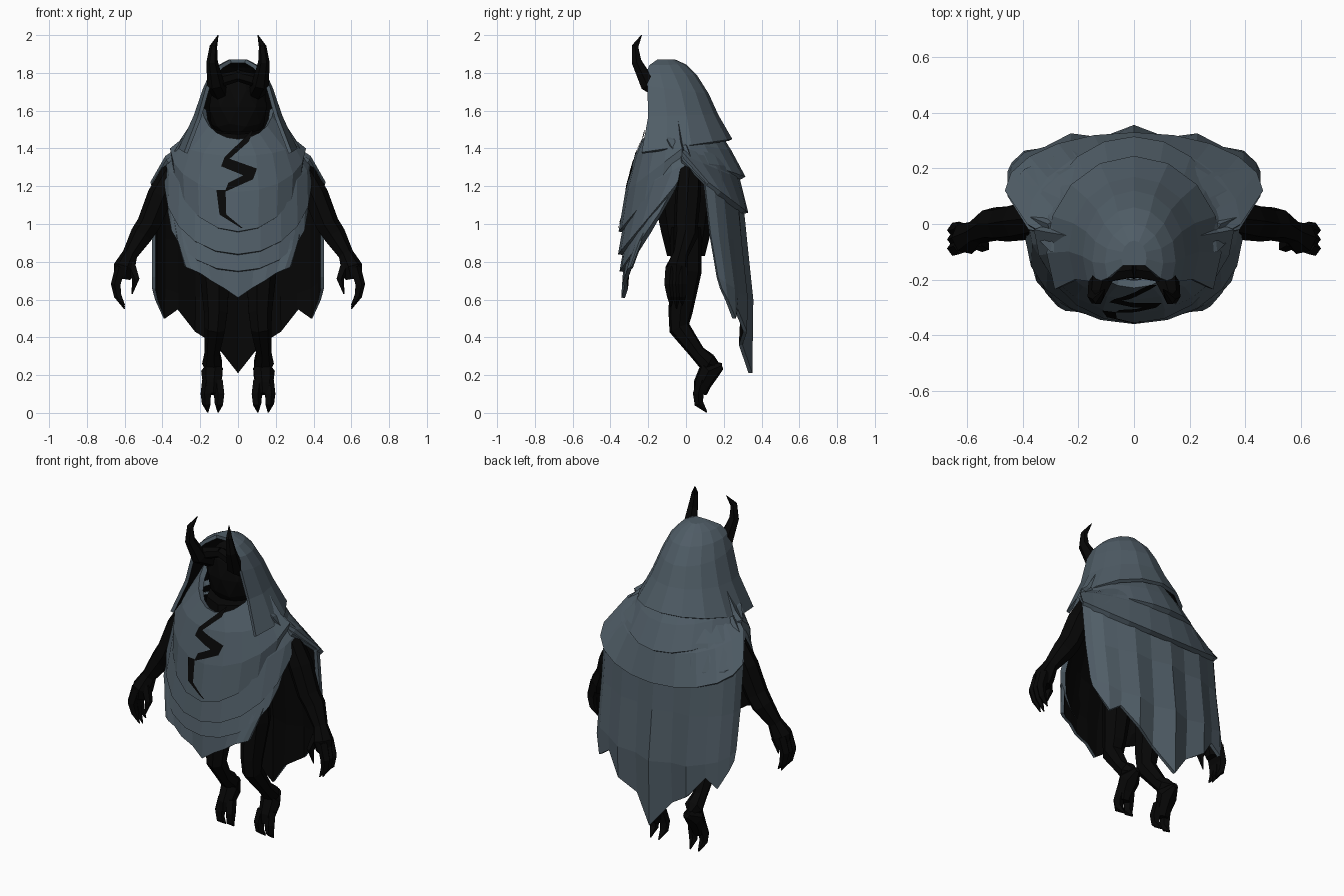
import bpy, bmesh, math
from mathutils import Vector
from mathutils.bvhtree import BVHTree

if "Cube" in bpy.data.objects:
    bpy.data.objects.remove(bpy.data.objects["Cube"])


def material(name, rgb):
    m = bpy.data.materials.new(name)
    m.diffuse_color = (*rgb, 1)
    m.use_nodes = True
    m.node_tree.nodes["Principled BSDF"].inputs["Base Color"].default_value = m.diffuse_color
    return m


GREY = material("slate_cloth", (0.08, 0.11, 0.135))
BLACK = material("black_skin", (0.002, 0.002, 0.002))


def finish(name, bm, mats):
    me = bpy.data.meshes.new(name)
    bm.to_mesh(me)
    ob = bpy.data.objects.new(name, me)
    bpy.context.collection.objects.link(ob)
    for m in mats:
        me.materials.append(m)
    return ob


def cloth(name, rows, a_max, n=6, hem=None, pleat=0.0, cap=False, thick=0.02):
    """Draped sheet. Each row: z centre, z edge, half width, y centre, y edge."""
    bm = bmesh.new()
    grid = []
    for r, (zc, ze, rx, yc, ye) in enumerate(rows):
        line = []
        for i in range(-n, n + 1):
            a = math.radians(a_max) * i / n
            t = (1 - math.cos(a)) / (1 - math.cos(math.radians(a_max)))
            fold = 1 + pleat * r * (1 if i % 2 == 0 else -1) * (1 - abs(i) / n)
            z = zc + (ze - zc) * t
            if hem and r == len(rows) - 1:
                z = hem[abs(i)]
            line.append(bm.verts.new((rx * math.sin(a), (yc + (ye - yc) * t) * fold, z)))
        grid.append(line)
    for p, q in zip(grid, grid[1:]):
        for i in range(2 * n):
            bm.faces.new((p[i], p[i + 1], q[i + 1], q[i]))
    if cap:
        bm.faces.new(grid[0][::-1])
    bm.normal_update()
    if sum(f.normal.xy.dot(f.calc_center_median().xy) for f in bm.faces) < 0:
        bmesh.ops.reverse_faces(bm, faces=bm.faces[:])
    tree = BVHTree.FromBMesh(bm)
    ob = finish(name, bm, [GREY, BLACK])
    s = ob.modifiers.new("thickness", 'SOLIDIFY')
    s.thickness, s.offset, s.material_offset = thick, -1, 1
    return tree


def tubes(name, paths, sides=7, mirror=True):
    """Faceted limbs: each path is a list of (x, y, z, radius)."""
    bm = bmesh.new()
    for path in paths:
        pts = [Vector(p[:3]) for p in path]
        rings = []
        for i, p in enumerate(pts):
            d = (pts[min(i + 1, len(pts) - 1)] - pts[max(i - 1, 0)]).normalized()
            u = d.cross(Vector((0, 1, 0)) if abs(d.y) < 0.9 else Vector((0, 0, -1))).normalized()
            v = d.cross(u)
            rings.append([bm.verts.new(p + path[i][3] * (u * math.cos(k * math.tau / sides)
                         + v * math.sin(k * math.tau / sides))) for k in range(sides)])
        for a, b in zip(rings, rings[1:]):
            for k in range(sides):
                bm.faces.new((a[k], a[(k + 1) % sides], b[(k + 1) % sides], b[k]))
        bm.faces.new(rings[0])
        bm.faces.new(rings[-1])
    bmesh.ops.recalc_face_normals(bm, faces=bm.faces[:])
    ob = finish(name, bm, [BLACK])
    if mirror:
        ob.modifiers.new("mirror", 'MIRROR').use_mirror_merge = False


# Hood, open at the face
cloth("hood", [(1.872, 1.872, .045, -.06, -.15), (1.845, 1.84, .105, .0, -.195),
               (1.785, 1.8, .15, .06, -.21), (1.69, 1.73, .185, .12, -.205),
               (1.58, 1.57, .235, .17, -.2), (1.45, 1.38, .315, .245, -.235)],
      115, n=5, cap=True)

# Layered shoulder mantle behind the hood
cloth("upper_mantle", [(1.5, 1.5, .22, .17, -.1), (1.39, 1.45, .3, .24, -.1),
                       (1.25, 1.38, .34, .315, -.06)], 92, n=5, thick=.03)
cloth("lower_mantle", [(1.38, 1.43, .28, .22, -.06), (1.24, 1.36, .385, .285, .0),
                       (1.06, 1.22, .465, .33, .12)], 90, n=5, thick=.03)

# Long pleated cape with ragged hem
cloth("back_cape", [(1.42, 1.41, .28, .2, -.04), (1.3, 1.34, .38, .26, -.02),
                    (1.15, 1.22, .455, .29, .1), (.9, .95, .455, .31, .13),
                    (.6, .72, .455, .335, .17), (.21, .66, .455, .325, .19)],
      90, hem=[.21, .36, .43, .55, .5, .6, .66], pleat=.016)

# Front drape in overlapping swags
tree = cloth("front_cowl", [(1.45, 1.62, .19, -.23, -.05), (1.36, 1.44, .31, -.272, -.03),
                            (1.17, 1.40, .36, -.322, -.02), (.96, 1.36, .35, -.357, -.02)],
             90, n=5, thick=.03)
cloth("front_drape_top", [(1.36, 1.42, .31, -.235, .0), (1.15, 1.34, .385, -.305, .03),
                          (.84, 1.2, .39, -.36, -.06)], 90, n=5, thick=.03)
cloth("front_drape_middle", [(1.3, 1.38, .33, -.22, .0), (1.05, 1.28, .375, -.3, -.02),
                             (.75, 1.06, .37, -.352, -.14)], 90, n=5, thick=.03)
cloth("front_drape_bottom", [(1.3, 1.33, .35, -.2, .02), (1.0, 1.15, .365, -.29, -.1),
                             (.8, .95, .33, -.325, -.22), (.61, .77, .285, -.335, -.285)],
      90, hem=[.61, .66, .70, .74, .76, .77, .78], pleat=.008)

# Jagged dark tear laid on the front drape
tear = [(.07, 1.47), (-.08, 1.33), (.09, 1.265), (-.09, 1.18), (-.08, 1.05), (.04, .965)]
width = [.035, .026, .03, .024, .018, .002]
bm = bmesh.new()
previous = None
for j in range(len(tear) - 1):
    for k in range(6 + (j == len(tear) - 2)):
        f = k / 6
        x, z = (tear[j][c] + (tear[j + 1][c] - tear[j][c]) * f for c in (0, 1))
        w = width[j] + (width[j + 1] - width[j]) * f
        dx, dz = (.35, .94) if j < 3 else (1, 0)
        pair = []
        for s in (-1, 1):
            px, pz = x + s * w * dx, z + s * w * dz
            hit = tree.ray_cast(Vector((px, -1, pz)), Vector((0, 1, 0)))[0]
            pair.append(bm.verts.new((px, (hit.y if hit else -.215) - .005, pz)))
        if previous:
            bm.faces.new((previous[0], previous[1], pair[1], pair[0]))
        previous = pair
finish("cloth_tear", bm, [BLACK])

# Head inside the hood, and torso
bm = bmesh.new()
bmesh.ops.create_icosphere(bm, subdivisions=2, radius=1)
for v in bm.verts:
    v.co = (v.co.x * .16, v.co.y * .12 - .045, v.co.z * .2 + 1.62)
finish("head", bm, [BLACK])
tubes("torso", [[(0, -.04, 1.5, .15), (0, -.02, 1.38, .18), (0, 0, 1.15, .17),
                 (0, 0, .95, .13), (0, 0, .83, .1)]], 8, False)

# Horns with brow
tubes("horns", [[(.1, -.12, 1.7, .045), (.12, -.205, 1.745, .045), (.137, -.262, 1.86, .03),
                 (.13, -.27, 1.94, .02), (.105, -.235, 2.0, .002)],
                [(0, -.165, 1.785, .03), (.11, -.18, 1.755, .035)]], 6)

# Arms with clawed hands
tubes("arms", [[(.33, .02, 1.3, .06), (.41, .01, 1.15, .07), (.47, .0, 1.0, .065),
                (.51, -.0, .94, .062), (.57, -.03, .84, .042), (.6, -.05, .77, .06),
                (.61, -.05, .71, .045)]])
tubes("hand_claws", [[(.62, y, .77, .03), (.645, y * 1.1, .68, .028), (.635, y, .62, .022),
                      (.6, y, .55 + dz, .003)] for y, dz in ((-.08, .01), (-.05, 0), (-.02, .02))]
      + [[(.57, -.06, .79, .03), (.54, -.08, .71, .022), (.56, -.08, .63, .003)]], 5)

# Bent-back legs, feet and claws
tubes("legs", [[(.1, 0, .98, .085), (.12, 0, .75, .085), (.115, -.03, .53, .065),
                (.12, -.035, .45, .058), (.135, .06, .32, .042), (.135, .12, .26, .055),
                (.135, .19, .25, .015)],
               [(.135, .19, .25, .02), (.135, .12, .22, .06), (.138, .085, .15, .048),
                (.138, .075, .1, .035)]])
tubes("foot_claws", [[(x, .085, .17, .03), (x + s * .008, .065, .1, .03),
                      (x + s * .006, .068, .05, .025), (x, .11, .004, .004)]
                     for x, s in ((.105, -1), (.16, 1))], 5)
